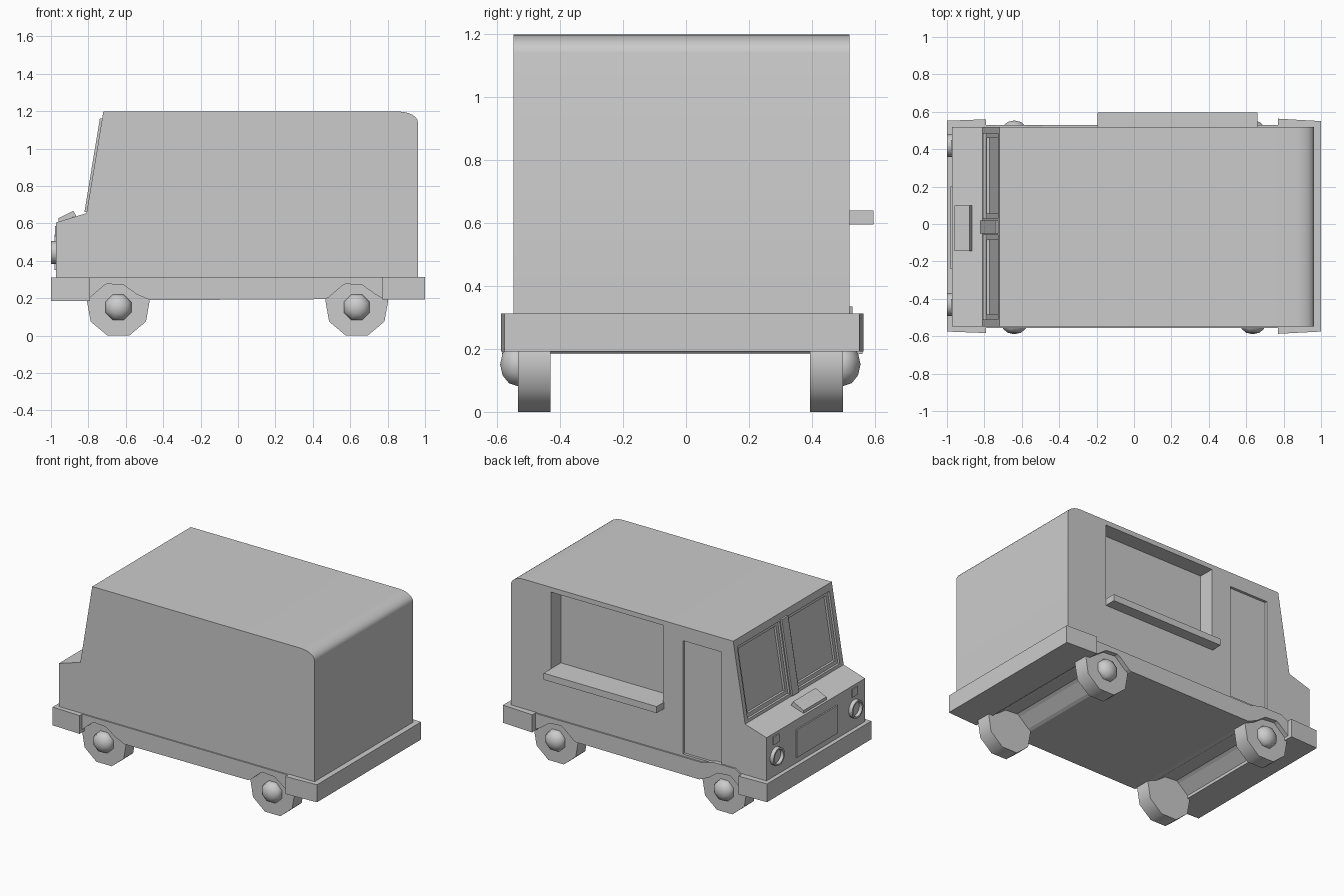
import bpy, bmesh, math
from mathutils import Vector, Matrix

if "Cube" in bpy.data.objects:
    bpy.data.objects.remove(bpy.data.objects["Cube"])


def finish(name, bm, smooth=None):
    bmesh.ops.recalc_face_normals(bm, faces=bm.faces)
    me = bpy.data.meshes.new(name)
    bm.to_mesh(me)
    bm.free()
    ob = bpy.data.objects.new(name, me)
    bpy.context.collection.objects.link(ob)
    if smooth:
        bpy.ops.object.select_all(action='DESELECT')
        ob.select_set(True)
        bpy.context.view_layer.objects.active = ob
        bpy.ops.object.shade_smooth_by_angle(angle=math.radians(smooth))
    return ob


def prism(name, pts, lo, hi, axis='Y', smooth=None):
    """Extrude an outline: (x, z) along Y, or (x, y) along Z."""
    bm = bmesh.new()
    put = (lambda a, b, t: (a, t, b)) if axis == 'Y' else (lambda a, b, t: (a, b, t))
    rings = [[bm.verts.new(put(a, b, t)) for a, b in pts] for t in (lo, hi)]
    bm.faces.new(rings[0])
    bm.faces.new(rings[1])
    n = len(pts)
    for i in range(n):
        j = (i + 1) % n
        bm.faces.new((rings[0][i], rings[0][j], rings[1][j], rings[1][i]))
    return finish(name, bm, smooth)


def box(name, x0, x1, y0, y1, z0, z1):
    return prism(name, [(x0, z0), (x1, z0), (x1, z1), (x0, z1)], y0, y1)


def cut(target, cutter):
    mod = target.modifiers.new('cut', 'BOOLEAN')
    mod.operation = 'DIFFERENCE'
    mod.solver = 'EXACT'
    mod.object = cutter
    bpy.context.view_layer.objects.active = target
    bpy.ops.object.modifier_apply(modifier=mod.name)
    bpy.data.objects.remove(cutter)


def slab(name, z0, z1, y0, y1, out, depth):
    """Slab parallel to the sloping windscreen."""
    p = lambda z: -0.81 + (z - 0.655) * 0.165
    return prism(name, [(p(z0) - out, z0), (p(z0) + depth, z0),
                        (p(z1) + depth, z1), (p(z1) - out, z1)], y0, y1)


# Body shell with rounded rear roof edge
corner = [(0.86 + 0.102 * math.sin(a), 1.14 + 0.058 * math.cos(a))
          for a in [math.radians(15 * i) for i in range(7)]]
body = prism('body', [(-0.972, 0.30), (-0.972, 0.605), (-0.81, 0.655), (-0.72, 1.198)]
             + corner + [(0.962, 0.30)], -0.547, 0.518, smooth=25)

# Serving window, side door and windscreen recesses
cut(body, box('window_cutter', -0.19, 0.66, 0.41, 0.7, 0.64, 1.165))
cut(body, box('door_cutter', -0.63, -0.34, 0.50, 0.7, 0.325, 1.10))
for y0, y1 in ((-0.51, -0.06), (0.03, 0.485)):
    cut(body, slab('screen_cutter', 0.675, 1.15, y0, y1, 0.1, 0.015))
    cut(body, slab('pane_cutter', 0.70, 1.125, y0 + 0.025, y1 - 0.025, 0.1, 0.03))
slab('windscreen_post', 0.66, 1.16, -0.05, 0.02, 0.012, 0.01)

# Serving shelf
box('serving_shelf', -0.195, 0.66, 0.50, 0.595, 0.595, 0.64)

# Lower skirt with wheel arches running across the underside
arch = [(-0.15, 0.205), (-0.08, 0.265), (-0.06, 0.277), (0.03, 0.27), (0.10, 0.22), (0.17, 0.19)]
skirt = [(-0.79, 0.31), (-0.79, 0.205)]
skirt += [(-0.64 + x, z) for x, z in arch] + [(0.465, 0.195)]
skirt += [(0.635 + x, z) for x, z in arch[:-1]] + [(0.78, 0.195), (0.78, 0.31)]
prism('skirt', skirt, -0.556, 0.528)

# Raised arch trim on the door side
prism('arch_trim', [(-0.80, 0.30), (-0.74, 0.335), (-0.58, 0.335), (-0.45, 0.30)], 0.50, 0.528)

# Wrap-around bumpers
prism('front_bumper', [(-1, -0.575), (-0.79, -0.583), (-0.79, 0.56), (-1, 0.552)], 0.185, 0.31, 'Z')
prism('rear_bumper', [(1, -0.575), (0.77, -0.587), (0.77, 0.563), (1, 0.55)], 0.193, 0.313, 'Z')

# Hood vent, grille plate and small marker lights
prism('hood_vent', [(-0.96, 0.605), (-0.96, 0.628), (-0.88, 0.668), (-0.865, 0.64)], -0.145, 0.10)
box('grille', -0.981, -0.96, -0.24, 0.20, 0.35, 0.54)
for side, y in (('left', 0.42), ('right', -0.43)):
    box(side + '_marker_light', -0.979, -0.96, y - 0.03, y + 0.03, 0.53, 0.585)

    # Round headlights with a sunken lens
    bm = bmesh.new()
    bmesh.ops.create_cone(bm, cap_ends=True, segments=16, radius1=0.061, radius2=0.061, depth=0.04)
    lens = max(bm.faces, key=lambda f: f.calc_center_median().z)
    bmesh.ops.inset_region(bm, faces=[lens], thickness=0.012)
    bmesh.ops.inset_region(bm, faces=[lens], thickness=0.004, depth=-0.02)
    bm.transform(Matrix.Translation((-0.979, y, 0.445)) @ Matrix.Rotation(-math.pi / 2, 4, 'Y'))
    finish(side + '_headlight', bm, 30)

# Nine-sided wheels with domed hubs
for end, x in (('front', -0.64), ('rear', 0.635)):
    tyre = [(x + 0.171 * math.sin(math.radians(40 * i)),
             0.161 + 0.171 * math.cos(math.radians(40 * i))) for i in range(9)]
    for side, y0, y1, hub in (('right', -0.533, -0.43, -0.533), ('left', 0.393, 0.497, 0.497)):
        prism(end + '_' + side + '_wheel', tyre, y0, y1, smooth=45)
        bm = bmesh.new()
        bmesh.ops.create_uvsphere(bm, u_segments=8, v_segments=6, radius=0.075)
        bm.transform(Matrix.Translation((x, hub, 0.152)) @ Matrix.Diagonal((1, 0.75, 1, 1))
                     @ Matrix.Rotation(math.pi / 2, 4, 'X') @ Matrix.Rotation(math.pi / 8, 4, 'Z'))
        finish(end + '_' + side + '_hub', bm, 60)
